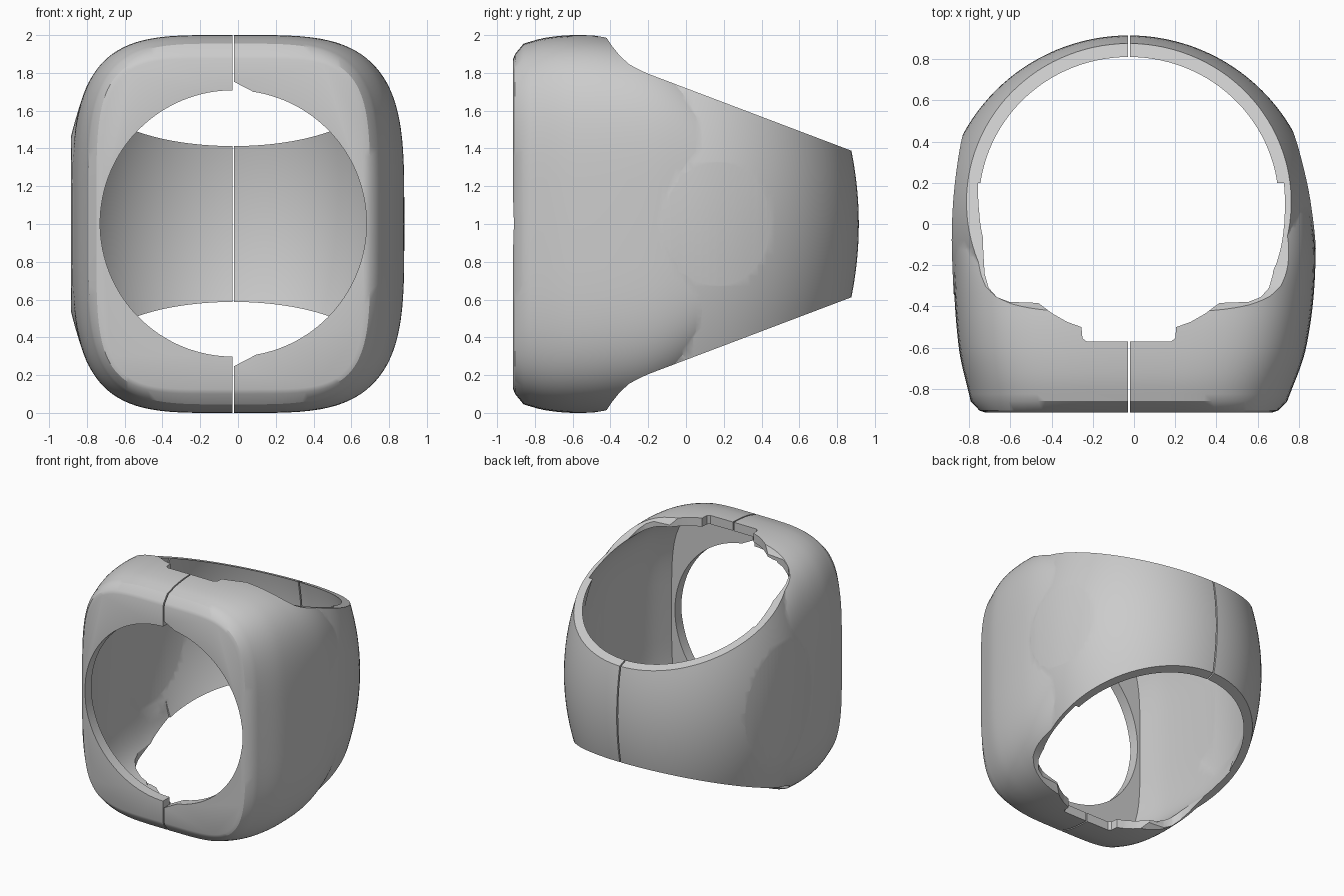
import bpy, bmesh, math
from mathutils import Vector

if "Cube" in bpy.data.objects:
    bpy.data.objects.remove(bpy.data.objects["Cube"])

CX = -0.025   # split line of the two halves


def curve(table, t):
    """Smooth (Hermite) interpolation through (t, value) pairs."""
    if t <= table[0][0]:
        return table[0][1]
    if t >= table[-1][0]:
        return table[-1][1]
    i = max(k for k in range(len(table) - 1) if table[k][0] <= t)

    def slope(k):
        a, b = table[max(k - 1, 0)], table[min(k + 1, len(table) - 1)]
        return (b[1] - a[1]) / (b[0] - a[0])
    (x0, v0), (x1, v1) = table[i], table[i + 1]
    d = x1 - x0
    u = (t - x0) / d
    return (v0 * (2*u**3 - 3*u**2 + 1) + v1 * (3*u**2 - 2*u**3)
            + d * (slope(i) * (u**3 - 2*u**2 + u) + slope(i + 1) * (u**3 - u**2)))


def loft(name, rings):
    """Closed solid through rings with equal point counts."""
    bm = bmesh.new()
    vs = [[bm.verts.new(p) for p in r] for r in rings]
    n = len(vs[0])
    for a, b in zip(vs, vs[1:]):
        for j in range(n):
            bm.faces.new((a[j], a[(j + 1) % n], b[(j + 1) % n], b[j]))
    bm.faces.new(vs[0])
    bm.faces.new(vs[-1])
    bmesh.ops.recalc_face_normals(bm, faces=bm.faces[:])
    me = bpy.data.meshes.new(name)
    bm.to_mesh(me)
    bm.free()
    ob = bpy.data.objects.new(name, me)
    bpy.context.collection.objects.link(ob)
    return ob


def prism(name, pts, axis, lo, hi):
    """Extrude a 2D outline along one axis."""
    def place(p, h):
        q = list(p)
        q.insert(axis, h)
        return Vector(q)
    return loft(name, [[place(p, h) for p in pts] for h in (lo, hi)])


def combine(a, b, op):
    """Apply a boolean and discard the tool object."""
    m = a.modifiers.new("cut", 'BOOLEAN')
    m.operation, m.object, m.solver = op, b, 'EXACT'
    dg = bpy.context.evaluated_depsgraph_get()
    me = bpy.data.meshes.new_from_object(a.evaluated_get(dg))
    a.modifiers.clear()
    a.data = me
    bpy.data.objects.remove(b)


# half widths of the side panels along y, and height of the front block
RIGHT = [(-0.87, .765), (-0.6, .86), (-0.2, .905), (0.1, .88), (0.35, .825), (0.5, .775), (0.7, .69)]
LEFT = [(-0.87, .765), (-0.6, .825), (-0.15, .855), (0.1, .85), (0.35, .82), (0.5, .785), (0.7, .72)]
HEIGHT = [(-0.86, .955), (-0.75, .985), (-0.6, 1.0), (-0.42, .995), (-0.2, .96), (0, .86), (0.2, .66), (0.4, .35)]


def oval(y, al, ar, h, n, count=112):
    pts = []
    for i in range(count):
        t = 2 * math.pi * i / count
        c, s = math.cos(t), math.sin(t)
        c = math.copysign(abs(c) ** (2 / n), c)
        s = math.copysign(abs(s) ** (2 / n), s)
        pts.append((CX + c * (ar if c > 0 else al), y, 1 + s * h))
    return pts


def barrel(name, inset, top):
    rings = []
    for k in range(33):
        dz = -top + 2 * top * k / 32
        r = .915 - .26 * dz * dz - inset
        rings.append([(CX + r * math.cos(2 * math.pi * i / 128), r * math.sin(2 * math.pi * i / 128), 1 + dz)
                      for i in range(128)])
    return loft(name, rings)


def panels(inset, front):
    ys = [front + (0.7 - front) * i / 40 for i in range(41)]
    right = [(CX + curve(RIGHT, y) - inset, y) for y in ys]
    left = [(CX - curve(LEFT, y) + inset, y) for y in ys]
    return prism("panels", right + [(.65, 1), (-.7, 1)] + left[::-1], 2, -.5, 2.5)


# front block with chamfered face
rings = [oval(-.915, .695, .695, .875, 5), oval(-.905, .725, .725, .9, 4.7)]
for i in range(37):
    y = -.86 + 1.26 * i / 36
    rings.append(oval(y, curve(LEFT, y), curve(RIGHT, y), curve(HEIGHT, y), 4))
shell = loft("ring_shell", rings)

# round band at the back
band = barrel("band", 0, .88)
combine(band, panels(-.003, -.86), 'INTERSECT')
combine(shell, band, 'UNION')

# tapered side silhouette
SIDE = [(-1, 1.1), (-.46, 1.03), (-.42, .985), (-.39, .94), (-.35, .89), (-.3, .845), (-.25, .818), (-.2, .795),
        (.87, .39), (1.0, .34)]
outline = [(y, 1 + h) for y, h in SIDE] + [(y, 1 - h) for y, h in reversed(SIDE)]
combine(shell, prism("side_trim", outline, 0, -1.2, 1.2), 'INTERSECT')

# hollow behind the face plate
rings = []
for i in range(22):
    y = -.83 + 1.03 * i / 21
    w = .045 + .02 * i / 21
    rings.append(oval(y, curve(LEFT, y) - w, curve(RIGHT, y) - w, .885 + .045 * min(1, i / 5), 4.2))
combine(shell, loft("front_hollow", rings), 'DIFFERENCE')
hollow = barrel("band_hollow", .06, .9)
combine(hollow, panels(.06, -.8), 'INTERSECT')
combine(shell, hollow, 'DIFFERENCE')

# finger opening with stepped front notch
half = [(.205, -.57), (.225, -.555), (.23, -.5), (.3, -.475), (.37, -.435), (.44, -.383), (.58, -.378), (.64, -.355),
        (.68, -.31), (.70, -.24), (.708, -.1), (.70, .1), (.66, .2)]
plan = [(CX + x, y) for x, y in half] + [(CX - x, y) for x, y in reversed(half)]
combine(shell, prism("finger_opening", plan, 2, -.5, 2.5), 'DIFFERENCE')

# round hole in the face plate
disc = [(CX + .705 * math.cos(2 * math.pi * i / 128), 1.003 + .705 * math.sin(2 * math.pi * i / 128))
        for i in range(128)]
combine(shell, prism("face_hole", disc, 1, -1.1, -.7), 'DIFFERENCE')

# small wedge notches on the right half
for s in (-1, 1):
    tri = [(CX, 1 + s * .755), (.1, 1 + s * .69), (CX, 1 + s * .6)]
    combine(shell, prism("wedge", tri, 1, -1.1, -.7), 'DIFFERENCE')

# split between the halves
gap = [(CX - .005, -1.2), (CX + .005, -1.2), (CX + .005, 1.2), (CX - .005, 1.2)]
combine(shell, prism("gap", gap, 2, -.5, 2.5), 'DIFFERENCE')

bpy.context.view_layer.objects.active = shell
shell.select_set(True)
bpy.ops.object.shade_smooth_by_angle(angle=math.radians(28))
